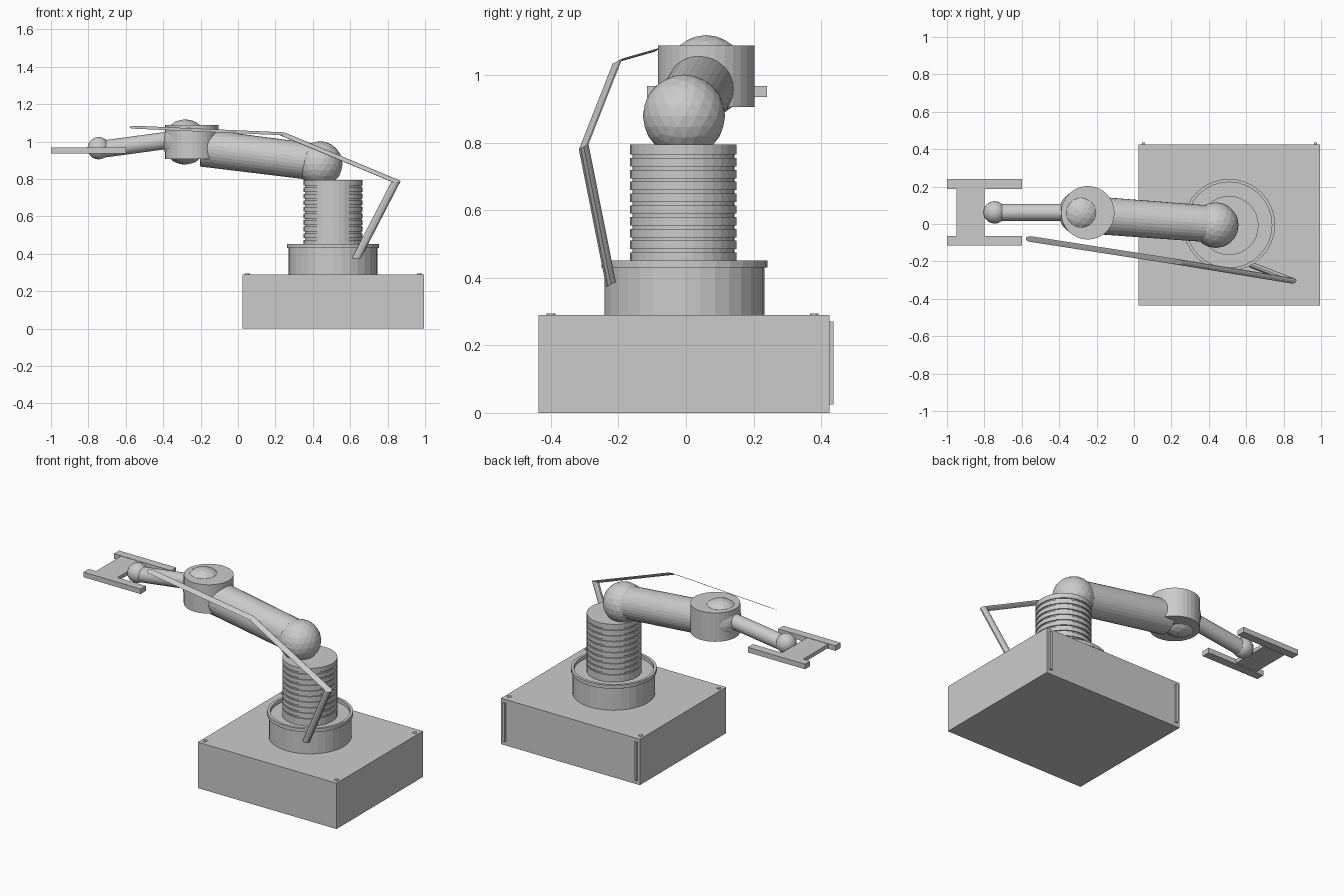
import bpy, bmesh, math
from mathutils import Vector

if "Cube" in bpy.data.objects:
    bpy.data.objects.remove(bpy.data.objects["Cube"], do_unlink=True)

GREY = bpy.data.materials.new("light_grey")
GREY.use_nodes = True
GREY.diffuse_color = (0.6, 0.6, 0.6, 1)
GREY.node_tree.nodes["Principled BSDF"].inputs["Base Color"].default_value = (0.6, 0.6, 0.6, 1)


def finish(name, bm, location=(0, 0, 0)):
    bmesh.ops.recalc_face_normals(bm, faces=bm.faces)
    mesh = bpy.data.meshes.new(name)
    bm.to_mesh(mesh)
    bm.free()
    mesh.materials.append(GREY)
    obj = bpy.data.objects.new(name, mesh)
    obj.location = location
    bpy.context.collection.objects.link(obj)
    return obj


def box(name, low, high):
    low, high = Vector(low), Vector(high)
    bm = bmesh.new()
    bmesh.ops.create_cube(bm, size=1)
    for v in bm.verts:
        v.co = Vector([c * s for c, s in zip(v.co, high - low)])
    return finish(name, bm, (low + high) / 2)


def ball(name, centre, radius, detail=3):
    bm = bmesh.new()
    bmesh.ops.create_icosphere(bm, subdivisions=detail, radius=radius)
    return finish(name, bm, centre)


def rod(name, start, end, r1, r2, sides=32):
    start, end = Vector(start), Vector(end)
    bm = bmesh.new()
    bmesh.ops.create_cone(bm, cap_ends=True, segments=sides, radius1=r1, radius2=r2,
                          depth=(end - start).length)
    obj = finish(name, bm, (start + end) / 2)
    obj.rotation_euler = (end - start).to_track_quat("Z", "Y").to_euler()
    return obj


def loft(name, rings, location=(0, 0, 0)):
    """Skin a list of equal rings and cap both ends."""
    bm = bmesh.new()
    loops = [[bm.verts.new(p) for p in ring] for ring in rings]
    n = len(loops[0])
    for a, b in zip(loops, loops[1:]):
        for i in range(n):
            j = (i + 1) % n
            bm.faces.new((a[i], a[j], b[j], b[i]))
    bm.faces.new(loops[0])
    bm.faces.new(loops[-1])
    return finish(name, bm, location)


def lathe(name, profile, centre, sides=32):
    angles = [math.tau * i / sides for i in range(sides)]
    rings = [[(r * math.cos(a), r * math.sin(a), z) for a in angles] for r, z in profile]
    return loft(name, rings, centre)


# Base box with corner screws and rear rails
box("base_box", (0.025, -0.437, 0), (0.995, 0.425, 0.29))
for side, x in (("right", 0.05), ("left", 0.97)):
    for end, y in (("front", -0.4), ("rear", 0.38)):
        rod(f"base_screw_{end}_{side}", (x, y, 0.28), (x, y, 0.294), 0.013, 0.013, 12)
    box(f"rear_rail_{side}", (x - 0.008, 0.42, 0.025), (x + 0.008, 0.437, 0.27))

# Turntable with a raised lip around a recessed floor
lathe("turntable", [(0.237, 0.28), (0.237, 0.43), (0.246, 0.43), (0.246, 0.452),
                    (0.229, 0.452), (0.229, 0.43)], (0.508, -0.005, 0))

# Column with nine ring grooves
profile = [(0.158, 0.42)]
for i in range(9):
    z = 0.475 + 0.035 * i
    profile += [(0.158, z), (0.151, z), (0.151, z + 0.01), (0.158, z + 0.01)]
profile.append((0.158, 0.795))
lathe("grooved_column", profile, (0.508, -0.008, 0))

# Shoulder, upper arm, elbow, forearm and wrist
ball("shoulder_ball", (0.437, -0.006, 0.88), 0.122)
rod("upper_arm", (0.44, -0.002, 0.888), (-0.19, 0.045, 0.966), 0.098, 0.1)
rod("elbow_drum", (-0.247, 0.06, 0.906), (-0.247, 0.06, 1.088), 0.143, 0.143)
ball("elbow_ball", (-0.283, 0.06, 0.998), 0.121)
rod("forearm", (-0.28, 0.062, 1.02), (-0.745, 0.062, 0.957), 0.046, 0.046)
ball("wrist_ball", (-0.745, 0.062, 0.965), 0.06)

# Flat H-shaped gripper
box("gripper_plate", (-0.95, -0.07, 0.942), (-0.8, 0.195, 0.966))
for side, y in (("front", -0.116), ("rear", 0.188)):
    box(f"gripper_finger_{side}", (-1, y, 0.936), (-0.6, y + 0.052, 0.968))

# Bent cable from the turntable, around the column and along the arm
path = [(0.635, -0.222, 0.38), (0.845, -0.303, 0.788),
        (0.235, -0.203, 1.042), (-0.555, -0.08, 1.077)]
angles = [math.tau * i / 10 for i in range(10)]
loft("cable", [[(x + 0.024 * math.cos(a), y + 0.015 * math.sin(a), z + 0.008 * math.sin(a))
                for a in angles] for x, y, z in path])
